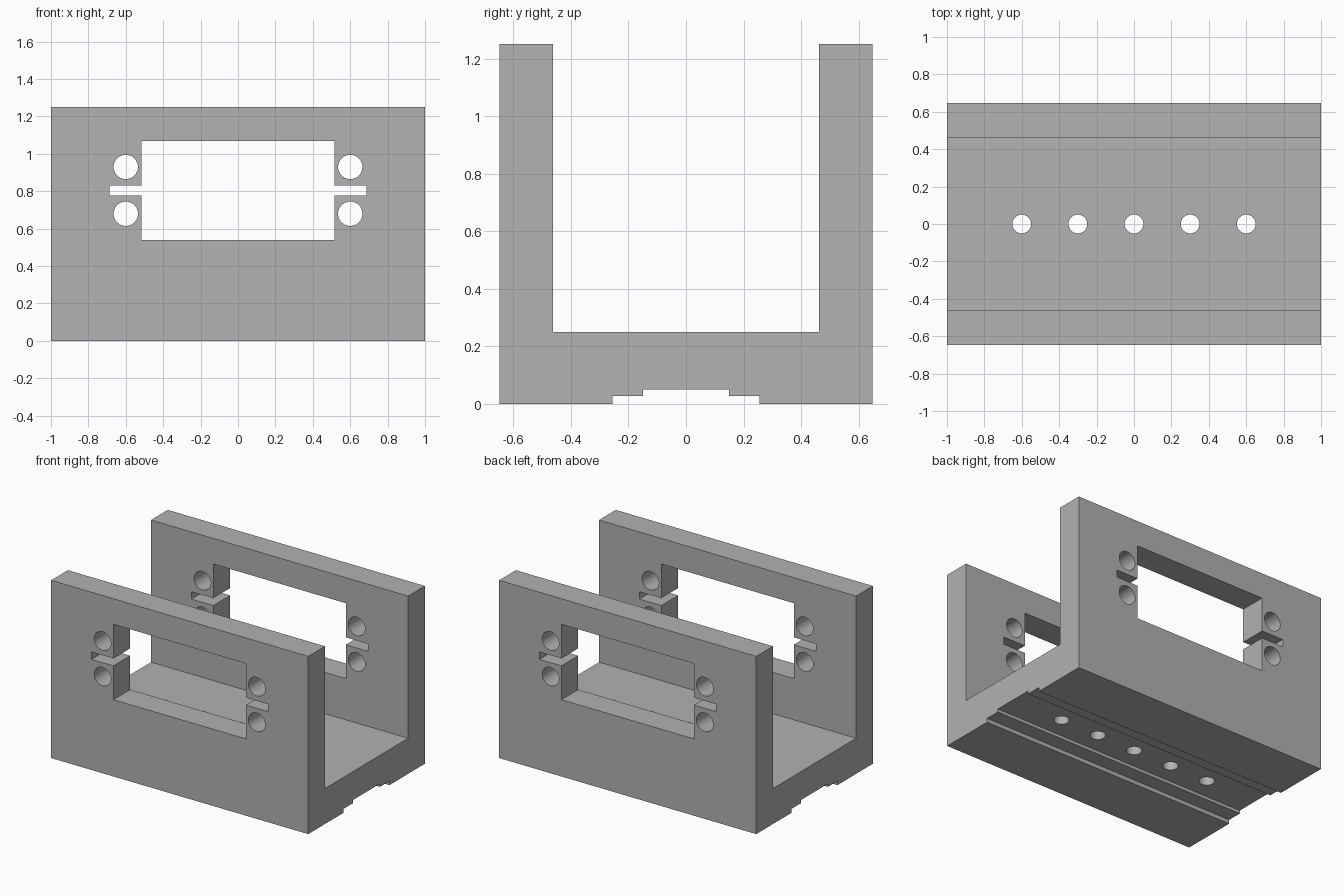
import bpy
import bmesh
import math
from mathutils import Matrix

cube = bpy.data.objects.get("Cube")
if cube:
    bpy.data.objects.remove(cube, do_unlink=True)

grey = bpy.data.materials.new("plain grey")
grey.use_nodes = True
colour = (0.445, 0.445, 0.445, 1)
grey.diffuse_color = colour
grey.node_tree.nodes["Principled BSDF"].inputs["Base Color"].default_value = colour


def add_object(name, bm):
    bmesh.ops.recalc_face_normals(bm, faces=bm.faces)
    mesh = bpy.data.meshes.new(name)
    bm.to_mesh(mesh)
    bm.free()
    mesh.materials.append(grey)
    obj = bpy.data.objects.new(name, mesh)
    bpy.context.collection.objects.link(obj)
    return obj


def cut(target, cutter):
    """Subtract the cutter from the target, then remove it."""
    cutter.hide_render = True
    mod = target.modifiers.new(cutter.name, "BOOLEAN")
    mod.operation = "DIFFERENCE"
    mod.solver = "EXACT"
    mod.object = cutter
    bpy.context.view_layer.objects.active = target
    bpy.ops.object.modifier_apply(modifier=mod.name)
    bpy.data.objects.remove(cutter, do_unlink=True)


def box_cutter(name, width, z_low, z_high):
    bm = bmesh.new()
    centre = Matrix.Translation((0, 0, (z_low + z_high) / 2))
    size = Matrix.Diagonal((width, 2, z_high - z_low, 1))
    bmesh.ops.create_cube(bm, size=1, matrix=centre @ size)
    return add_object(name, bm)


def hole_cutter(name, points, radius, depth, turn):
    bm = bmesh.new()
    for p in points:
        bmesh.ops.create_cone(bm, cap_ends=True, segments=48, radius1=radius,
                              radius2=radius, depth=depth,
                              matrix=Matrix.Translation(p) @ turn)
    return add_object(name, bm)


# U-shaped bracket with a stepped groove underneath: half profile, mirrored
half = [(0.15, 0.05), (0.15, 0.028), (0.255, 0.028), (0.255, 0),
        (0.648, 0), (0.648, 1.25), (0.462, 1.25), (0.462, 0.25)]
profile = half + [(-y, z) for y, z in reversed(half)]
bm = bmesh.new()
face = bm.faces.new([bm.verts.new((-1, y, z)) for y, z in profile])
extruded = bmesh.ops.extrude_face_region(bm, geom=[face])["geom"]
bmesh.ops.translate(bm, vec=(2, 0, 0),
                    verts=[v for v in extruded if isinstance(v, bmesh.types.BMVert)])
bracket = add_object("u_bracket", bm)

# Window and side slots through both walls
cut(bracket, box_cutter("window", 1.03, 0.54, 1.07))
cut(bracket, box_cutter("side_slots", 1.372, 0.778, 0.83))

# Bolt holes beside the window
bolts = [(x, 0, z) for x in (-0.6, 0.6) for z in (0.68, 0.93)]
cut(bracket, hole_cutter("wall_holes", bolts, 0.065, 2, Matrix.Rotation(math.pi / 2, 4, "X")))

# Row of mounting holes in the floor
row = [(i * 0.3, 0, 0.15) for i in range(-2, 3)]
cut(bracket, hole_cutter("floor_holes", row, 0.05, 0.5, Matrix.Identity(4)))

# Smooth hole walls, sharp corners
bpy.ops.object.select_all(action="DESELECT")
bracket.select_set(True)
bpy.context.view_layer.objects.active = bracket
bpy.ops.object.shade_smooth_by_angle(angle=math.radians(30))
